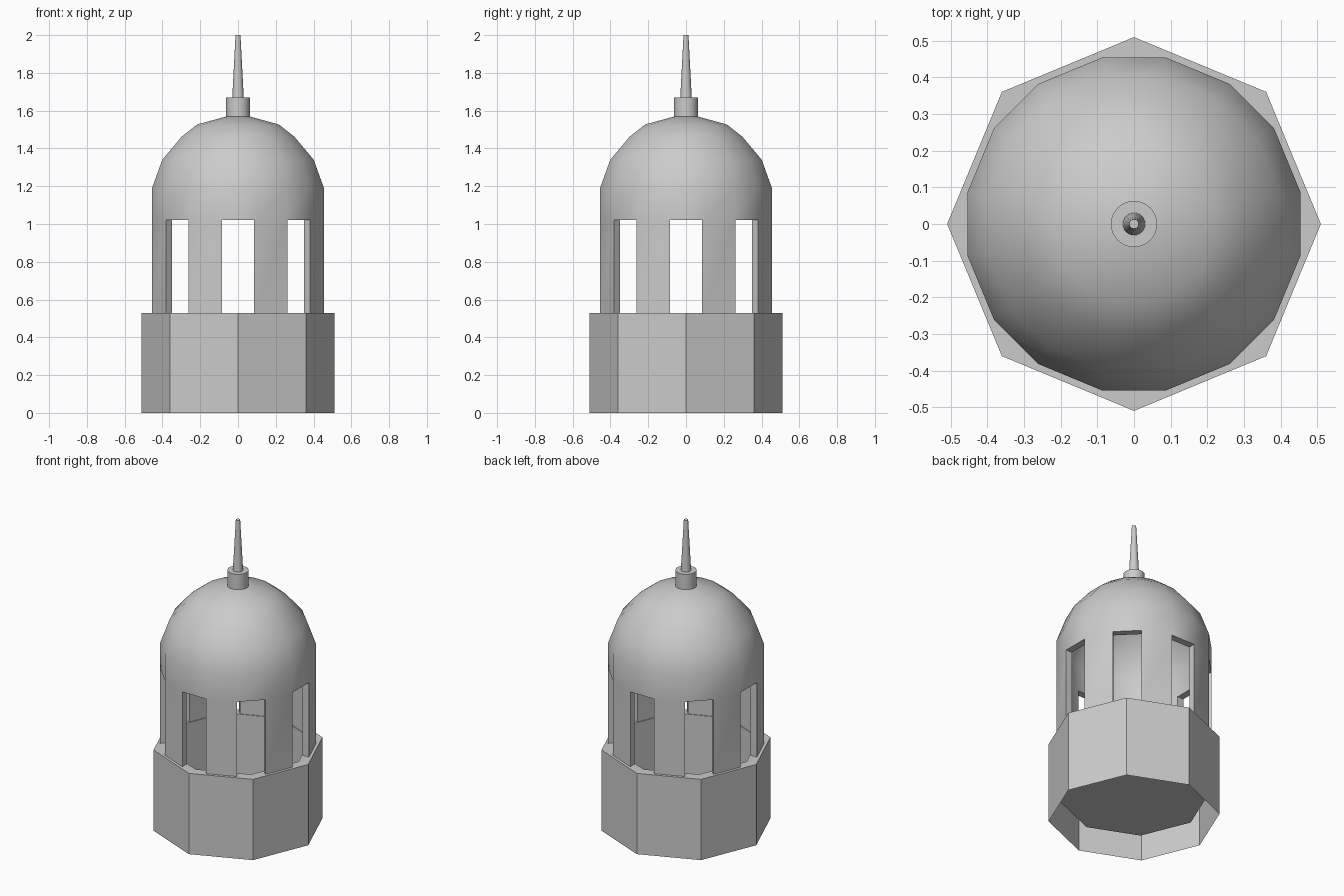
import bpy, bmesh, math

if "Cube" in bpy.data.objects:
    bpy.data.objects.remove(bpy.data.objects["Cube"])


def finish(bm, name, angle=30):
    bmesh.ops.recalc_face_normals(bm, faces=bm.faces[:])
    me = bpy.data.meshes.new(name)
    bm.to_mesh(me)
    bm.free()
    ob = bpy.data.objects.new(name, me)
    bpy.context.collection.objects.link(ob)
    bpy.ops.object.select_all(action='DESELECT')
    ob.select_set(True)
    bpy.context.view_layer.objects.active = ob
    bpy.ops.object.shade_smooth_by_angle(angle=math.radians(angle))
    return ob


def lathe(name, profile, sides, cap_start=False, cap_end=False):
    bm = bmesh.new()
    rings = [[bm.verts.new((r * math.cos(math.tau * i / sides),
                            r * math.sin(math.tau * i / sides), z))
              for i in range(sides)] for r, z in profile]
    for a, b in zip(rings, rings[1:]):
        for i in range(sides):
            j = (i + 1) % sides
            bm.faces.new((a[i], a[j], b[j], b[i]))
    if cap_start:
        bm.faces.new(rings[0])
    if cap_end:
        bm.faces.new(rings[-1])
    return finish(bm, name)


def chamfered_ring(bm, r, half_angle, z):
    # Octagon with cut corners: even edges are openings, odd edges are pillars
    ring = []
    for k in range(8):
        for s in (-1, 1):
            a = math.radians(45 * k + s * half_angle)
            ring.append(bm.verts.new((r * math.cos(a), r * math.sin(a), z)))
    return ring


# Octagonal base, open underneath, with a sunken well inside
lathe("base", [(0.51, 0), (0.51, 0.53), (0.44, 0.53), (0.44, 0.13)], 8, cap_end=True)

# Pillared drum and dome as one hollow shell
outer_profile = [(0.463, 0.53), (0.463, 1.02), (0.463, 1.19), (0.408, 1.34),
                 (0.303, 1.463), (0.22, 1.527), (0.06, 1.57)]
inner_profile = [(0.419, 0.53), (0.419, 1.02), (0.419, 1.18), (0.37, 1.315),
                 (0.275, 1.43), (0.20, 1.485), (0.05, 1.53)]
bm = bmesh.new()
outer = [chamfered_ring(bm, r, 10.6, z) for r, z in outer_profile]
inner = [chamfered_ring(bm, r, 11.7, z) for r, z in inner_profile]
for shell in (outer, inner):
    for level, (a, b) in enumerate(zip(shell, shell[1:])):
        for i in range(16):
            if level == 0 and i % 2 == 0:
                continue
            j = (i + 1) % 16
            bm.faces.new((a[i], a[j], b[j], b[i]))
    bm.faces.new(shell[-1])
for i in range(16):
    j = (i + 1) % 16
    # Side of each opening
    bm.faces.new((outer[0][i], outer[1][i], inner[1][i], inner[0][i]))
    # Lintel over openings, foot under pillars
    level = 1 if i % 2 == 0 else 0
    bm.faces.new((outer[level][i], outer[level][j], inner[level][j], inner[level][i]))
finish(bm, "drum_and_dome", 35)

# Finial collar and tapered spire
lathe("finial_collar", [(0.063, 1.55), (0.063, 1.67)], 32, True, True)
lathe("spire", [(0.031, 1.66), (0.013, 2.0)], 24, True, True)
